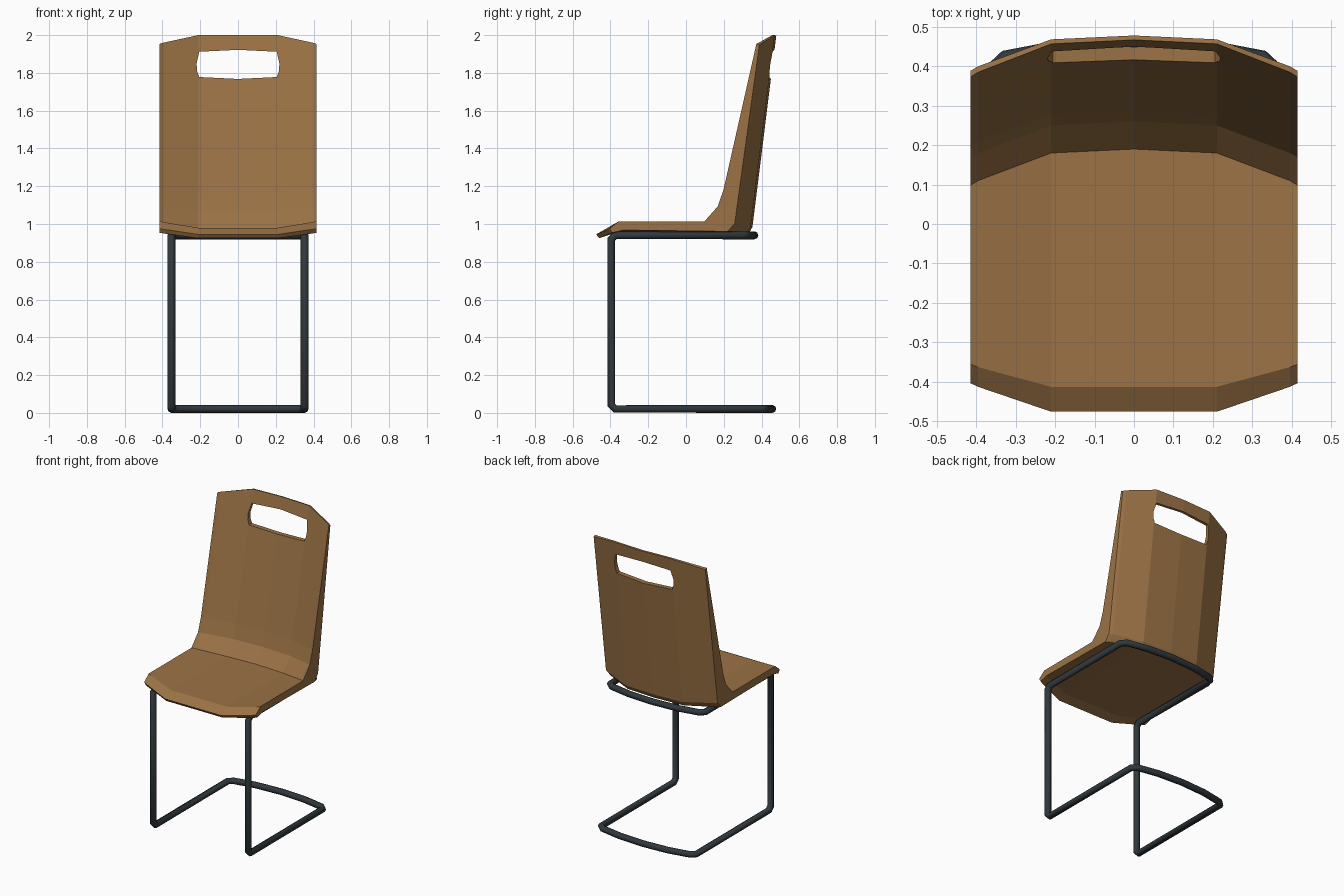
import bpy, bmesh

if "Cube" in bpy.data.objects:
    bpy.data.objects.remove(bpy.data.objects["Cube"])


def material(name, color):
    m = bpy.data.materials.new(name)
    m.diffuse_color = (*color, 1)
    m.use_nodes = True
    m.node_tree.nodes["Principled BSDF"].inputs["Base Color"].default_value = m.diffuse_color
    return m


def mesh_object(name, bm):
    bmesh.ops.recalc_face_normals(bm, faces=bm.faces)
    me = bpy.data.meshes.new(name)
    bm.to_mesh(me)
    bm.free()
    ob = bpy.data.objects.new(name, me)
    bpy.context.collection.objects.link(ob)
    return ob


wood = material("wood", (0.33, 0.17, 0.06))
steel = material("dark_steel", (0.03, 0.04, 0.045))

# Seat shell: closed side profile, (y, z) on the centre line and near the edge
profile = [
    ((-.413, .98), (-.363, 1.01)),    # front crease
    ((-.476, .945), (-.413, .972)),   # lip tip
    ((-.46, .925), (-.40, .95)),
    ((-.40, .945), (-.34, .965)),     # underside
    ((.335, .955), (.235, .96)),
    ((.352, .985), (.27, 1.0)),       # rear face
    ((.478, 1.998), (.40, 1.955)),    # top
    ((.467, 2.0), (.385, 1.96)),
    ((.285, 1.165), (.21, 1.18)),     # bend of the backrest
    ((.26, 1.07), (.18, 1.09)),
    ((.19, .98), (.11, 1.01)),        # seat to back crease
]
# x, blend of y towards the edge, blend of z towards the edge
half = [(.21, .125, 0), (.395, 1, 1), (.415, 1.15, 1.15)]
columns = [(-x, a, b) for x, a, b in reversed(half)] + [(0, 0, 0)] + half

bm = bmesh.new()
rings = []
for x, fy, fz in columns:
    ring = []
    for c, e in profile:
        f = 0 if (c[0] < 0 and fy < .5) else fy
        ring.append(bm.verts.new((x, c[0] + (e[0] - c[0]) * f,
                                  c[1] + (e[1] - c[1]) * fz)))
    rings.append(ring)
n = len(profile)
for r, s in zip(rings, rings[1:]):
    for i in range(n):
        j = (i + 1) % n
        bm.faces.new((r[i], r[j], s[j], s[i]))
bm.faces.new(rings[0])
bm.faces.new(rings[-1])
shell = mesh_object("seat_shell", bm)
shell.data.materials.append(wood)

# Handle opening cutter
right = [(0, 1.768), (.205, 1.778), (.217, 1.81), (.219, 1.85), (.205, 1.912), (0, 1.922)]
outline = right + [(-x, z) for x, z in reversed(right[1:-1])]
bm = bmesh.new()
face = bm.faces.new([bm.verts.new((x, .2, z)) for x, z in outline])
ext = bmesh.ops.extrude_face_region(bm, geom=[face])
bmesh.ops.translate(bm, vec=(0, .5, 0),
                    verts=[v for v in ext["geom"] if isinstance(v, bmesh.types.BMVert)])
cutter = mesh_object("handle_cutter", bm)
cutter.data.materials.append(wood)
bpy.context.view_layer.objects.active = shell
mod = shell.modifiers.new("handle_hole", "BOOLEAN")
mod.operation = "DIFFERENCE"
mod.solver = "EXACT"
mod.object = cutter
bpy.ops.object.modifier_apply(modifier=mod.name)
bpy.data.objects.remove(cutter)

# Cantilever tube frame: one closed loop, mirrored across x
X, Y, LOW, HIGH = .353, -.395, .021, .94
path = [
    (0, .457, LOW), (.18, .447, LOW), (.325, .42, LOW), (X, .395, LOW),
    (X, Y + .02, LOW), (X, Y, LOW + .02),
    (X, Y, HIGH - .02), (X, Y + .02, HIGH),
    (X, .30, HIGH), (.325, .325, HIGH), (.18, .352, HIGH), (0, .362, HIGH),
]
path += [(-x, y, z) for x, y, z in reversed(path[1:-1])]
curve = bpy.data.curves.new("tube_frame", "CURVE")
curve.dimensions = "3D"
curve.bevel_depth = .021
curve.bevel_resolution = 2
spline = curve.splines.new("POLY")
spline.points.add(len(path) - 1)
for p, co in zip(spline.points, path):
    p.co = (*co, 1)
spline.use_cyclic_u = True
spline.use_smooth = True
curve.materials.append(steel)
frame = bpy.data.objects.new("tube_frame", curve)
bpy.context.collection.objects.link(frame)
bpy.ops.object.select_all(action="DESELECT")
frame.select_set(True)
bpy.context.view_layer.objects.active = frame
bpy.ops.object.convert(target="MESH")
